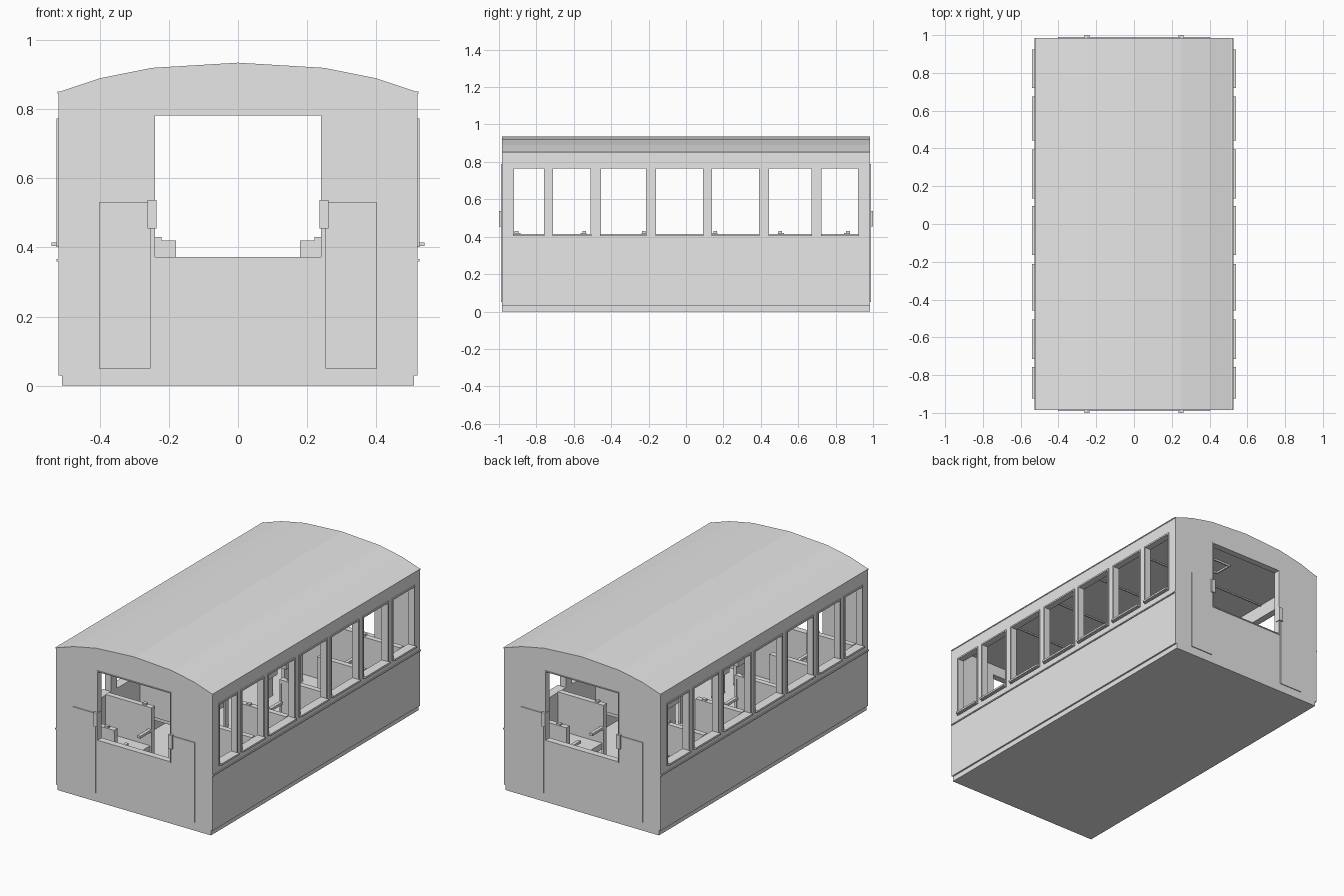
import bpy
import bmesh
from mathutils import Matrix, Vector

default = bpy.data.objects.get("Cube")
if default:
    bpy.data.objects.remove(default, do_unlink=True)

grey = bpy.data.materials.new("plain_grey")
grey.use_nodes = True
grey.diffuse_color = (0.8, 0.8, 0.8, 1)
grey.node_tree.nodes["Principled BSDF"].inputs["Base Color"].default_value = (0.8, 0.8, 0.8, 1)

W, L, T = 0.52, 0.985, 0.035          # half width, half length, wall thickness
FLOOR, SILL, HEAD, EAVE = 0.03, 0.41, 0.765, 0.85


def finish(name, bm):
    bmesh.ops.recalc_face_normals(bm, faces=bm.faces)
    mesh = bpy.data.meshes.new(name)
    bm.to_mesh(mesh)
    bm.free()
    mesh.materials.append(grey)
    obj = bpy.data.objects.new(name, mesh)
    bpy.context.collection.objects.link(obj)
    return obj


def add_box(bm, x, y, z):
    """Add a box given its (low, high) range on each axis."""
    size = Vector((abs(x[1] - x[0]), abs(y[1] - y[0]), abs(z[1] - z[0])))
    mid = Vector((sum(x), sum(y), sum(z))) / 2
    bmesh.ops.create_cube(bm, size=1, matrix=Matrix.Translation(mid) @ Matrix.Diagonal(size).to_4x4())


def boxes(name, ranges):
    bm = bmesh.new()
    for r in ranges:
        add_box(bm, *r)
    return finish(name, bm)


def ring(depth, u, z, w, axis):
    """Four bars around an opening; axis is the direction the opening faces."""
    bars = [((u[0] - w, u[0]), (z[0] - w, z[1] + w)), ((u[1], u[1] + w), (z[0] - w, z[1] + w)),
            (u, (z[0] - w, z[0])), (u, (z[1], z[1] + w))]
    if axis == "x":
        return [(depth, a, b) for a, b in bars]
    if axis == "y":
        return [(a, depth, b) for a, b in bars]
    return [(a, b, depth) for a, b in bars]


def span(side, a, b):
    return tuple(sorted((side * a, side * b)))


def cut(target, cutter):
    mod = target.modifiers.new("cut", "BOOLEAN")
    mod.operation, mod.solver, mod.object = "DIFFERENCE", "EXACT", cutter
    bpy.context.view_layer.objects.active = target
    bpy.ops.object.modifier_apply(modifier=mod.name)
    bpy.data.objects.remove(cutter, do_unlink=True)


# Body: arched section extruded along the length
half = [(0.51, 0), (0.51, FLOOR), (W, FLOOR), (W, EAVE), (0.40, 0.89), (0.25, 0.92)]
profile = half + [(0, 0.935)] + [(-x, z) for x, z in reversed(half)]
bm = bmesh.new()
end = bm.faces.new([bm.verts.new((x, -L, z)) for x, z in profile])
moved = bmesh.ops.extrude_face_region(bm, geom=[end])["geom"]
bmesh.ops.translate(bm, vec=(0, 2 * L, 0), verts=[v for v in moved if isinstance(v, bmesh.types.BMVert)])
if end.is_valid and not any(len(f.verts) == len(profile) and f.calc_center_median().y < 0 for f in bm.faces):
    bm.faces.new([v for v in end.verts])
body = finish("body_shell", bm)

# Hollow interior and window openings
windows = [(-0.92, -0.76), (-0.71, -0.51), (-0.455, -0.215), (-0.16, 0.09),
           (0.14, 0.39), (0.445, 0.67), (0.725, 0.92)]
end_u, end_z = (-0.24, 0.24), (0.372, 0.782)
cut(body, boxes("interior_cutter", [((T - W, W - T), (T - L, L - T), (FLOOR, EAVE - 0.005))]))
cut(body, boxes("side_window_cutter", [((-1, 1), y, (SILL, HEAD)) for y in windows]))
cut(body, boxes("end_window_cutter", [(end_u, (-2, 2), end_z)]))

for side, label in ((1, "left"), (-1, "right")):
    # Side window frames and projecting sills
    frames = []
    for y in windows:
        frames += ring(span(side, W - 0.01, W + 0.006), y, (SILL, HEAD), 0.009, "x")
    boxes(label + "_window_frames", frames)
    boxes(label + "_window_sills",
          [(span(side, W - T, 0.54), (y[0] - 0.004, y[1] + 0.004), (SILL - 0.006, SILL + 0.005)) for y in windows])
    # Waist bead and eave strip
    boxes(label + "_waist_bead", [(span(side, W - 0.01, 0.526), (-L, L), (0.359, 0.366))])
    boxes(label + "_eave_strip", [(span(side, W - 0.01, W + 0.003), (-L, L), (EAVE - 0.004, EAVE + 0.002))])

for side, label in ((-1, "front"), (1, "back")):
    # End opening frame, end panels and their catches
    boxes(label + "_opening_frame", ring(span(side, L - 0.01, L + 0.004), end_u, end_z, 0.006, "y"))
    for s, hand in ((1, "left"), (-1, "right")):
        boxes(f"{label}_{hand}_panel", [(span(s, 0.253, 0.403), span(side, L - 0.004, L + 0.005), (0.05, 0.53))])
        boxes(f"{label}_{hand}_catch", [(span(s, 0.236, 0.262), span(side, L - 0.02, 1.0), (0.455, 0.538))])

# Seats: facing pairs on both sides of the aisle
rows = [(-0.90, 1), (-0.55, -1), (-0.22, 1), (0.15, -1), (0.51, 1), (0.86, -1)]
for s, hand in ((1, "left"), (-1, "right")):
    for i, (y, face) in enumerate(rows, 1):
        def along(a, b):
            return tuple(sorted((y + face * a, y + face * b)))
        wide = span(s, 0.19, W - T)
        seat = boxes(f"{hand}_seat_{i}", [
            (wide, along(0.0, 0.135), (0.155, 0.19)),                 # cushion
            (span(s, 0.21, 0.23), along(0.02, 0.12), (FLOOR, 0.155)), # support
            (wide, along(-0.015, 0.012), (0.18, 0.40)),               # backrest
            (span(s, 0.18, W - T), along(-0.018, 0.015), (0.40, 0.42)),   # top rail
            (span(s, 0.18, 0.192), along(-0.015, 0.015), (FLOOR, 0.40)),  # aisle post
            (span(s, 0.18, 0.20), along(0.0, 0.12), (0.275, 0.29)),       # armrest
            (span(s, 0.222, 0.245), along(-0.016, 0.004), (0.42, 0.43)),  # grip
        ])

# Ceiling lamps and ribs
lamps, ribs = [], []
for i in range(5):
    y = -0.72 + 0.36 * i
    lamps += ring((EAVE - 0.016, EAVE - 0.002), (-0.05, 0.05), (y - 0.05, y + 0.05), 0.008, "z")
    if i < 4:
        ribs.append(((T - W, W - T), (y + 0.176, y + 0.184), (EAVE - 0.012, EAVE - 0.002)))
boxes("ceiling_lamp_frames", lamps)
boxes("ceiling_ribs", ribs)
